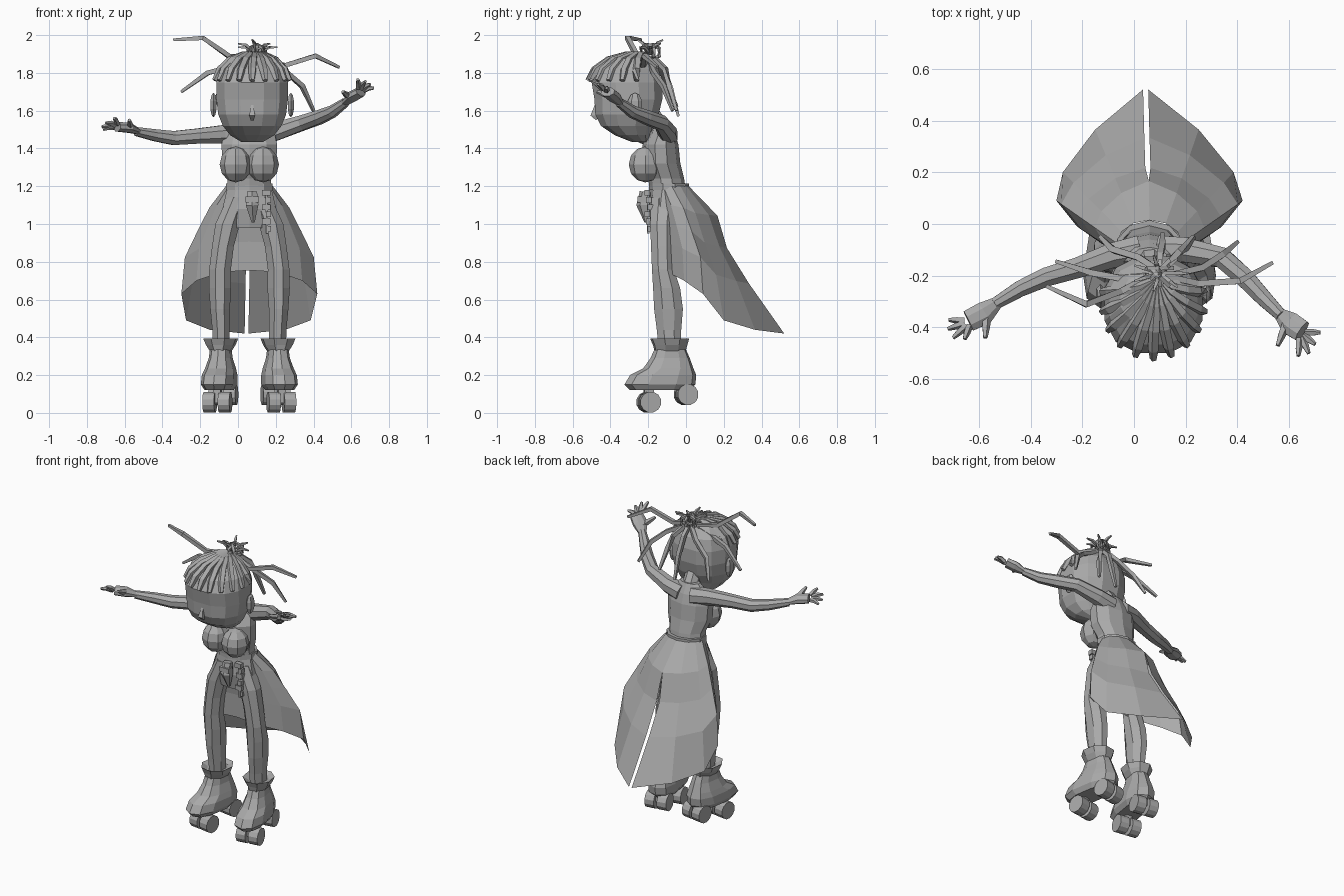
import bpy, bmesh, math
from mathutils import Vector

if "Cube" in bpy.data.objects:
    bpy.data.objects.remove(bpy.data.objects["Cube"], do_unlink=True)

grey = bpy.data.materials.new("plain_grey")
grey.use_nodes = True
grey.diffuse_color = (0.4, 0.4, 0.4, 1)
grey.node_tree.nodes["Principled BSDF"].inputs["Base Color"].default_value = (0.4, 0.4, 0.4, 1)

MID = 0.06  # plane of symmetry of the body


def finish(name, bm, fix=True):
    if fix:
        bmesh.ops.recalc_face_normals(bm, faces=bm.faces)
    mesh = bpy.data.meshes.new(name)
    bm.to_mesh(mesh)
    bm.free()
    mesh.materials.append(grey)
    ob = bpy.data.objects.new(name, mesh)
    bpy.context.collection.objects.link(ob)
    return ob


def bridge(name, rings, caps=True, closed=True):
    """Skin a list of point rings."""
    bm = bmesh.new()
    rows = [[bm.verts.new(p) for p in r] for r in rings]
    n = len(rows[0])
    for a, b in zip(rows, rows[1:]):
        for i in range(n if closed else n - 1):
            j = (i + 1) % n
            bm.faces.new((a[i], a[j], b[j], b[i]))
    if caps:
        bm.faces.new(rows[0][::-1])
        bm.faces.new(rows[-1])
    return finish(name, bm)


def loft(name, rows, n=10, power=1.0):
    """Stack of level ovals: z, y front, y back, centre x, half width."""
    rings = []
    for z, yf, yb, cx, rx in rows:
        ring = []
        for i in range(n):
            a = math.tau * (i + 0.5) / n
            c, s = math.cos(a), math.sin(a)
            c = math.copysign(abs(c) ** power, c)
            s = math.copysign(abs(s) ** power, s)
            ring.append((cx + rx * c, (yf + yb) / 2 + (yb - yf) / 2 * s, z))
        rings.append(ring)
    return bridge(name, rings)


def tube(name, pts, radii, n=6, flat=1.0):
    """Tapering tube along a path, optionally flattened in height."""
    pts = [Vector(p) for p in pts]
    rings = []
    for i, p in enumerate(pts):
        d = (pts[min(i + 1, len(pts) - 1)] - pts[max(i - 1, 0)]).normalized()
        up = Vector((0, 0, 1)) if abs(d.z) < 0.9 else Vector((0, 1, 0))
        u = d.cross(up).normalized()
        v = u.cross(d)
        angles = [math.tau * (k + 0.5) / n for k in range(n)]
        rings.append([p + radii[i] * (u * math.cos(a) + v * math.sin(a) * flat) for a in angles])
    return bridge(name, rings)


def ball(name, at, size, u=8, v=6):
    bm = bmesh.new()
    bmesh.ops.create_uvsphere(bm, u_segments=u, v_segments=v, radius=1)
    for w in bm.verts:
        w.co = Vector([c * s + a for c, s, a in zip(w.co, size, at)])
    return finish(name, bm)


def box(name, at, size):
    bm = bmesh.new()
    bmesh.ops.create_cube(bm, size=1)
    for w in bm.verts:
        w.co = Vector([c * s + a for c, s, a in zip(w.co, size, at)])
    return finish(name, bm)


# Torso, bust, hips and neck
loft("torso", [(1.17, -.19, 0, MID, .125), (1.24, -.2, -.01, MID, .12), (1.32, -.23, -.03, MID, .15),
               (1.42, -.23, -.04, MID, .155), (1.48, -.19, -.06, MID, .14), (1.54, -.17, -.09, MID, .07)])
for side, label in ((-1, "right"), (1, "left")):
    ball(label + "_bust", (MID + side * .072, -.215, 1.315), (.085, .088, .095))
loft("hips", [(.98, -.18, -.08, MID, .1), (1.08, -.2, -.02, MID, .15), (1.2, -.19, 0, MID, .12)])
loft("waistband", [(1.18, -.195, .015, MID, .13), (1.215, -.195, .015, MID, .13)])
tube("neck", [(MID, -.12, 1.48), (.07, -.2, 1.6)], [.055, .05], 8)

# Head, tilted forward, with nose and ears
HX = .075
loft("head", [(1.435, -.29, -.2, HX, .06), (1.47, -.38, -.19, HX, .12), (1.52, -.455, -.17, HX, .16),
              (1.58, -.485, -.14, HX, .185), (1.66, -.49, -.12, HX, .195), (1.75, -.505, -.12, HX, .195),
              (1.82, -.47, -.14, HX, .175), (1.875, -.39, -.19, HX, .13), (1.9, -.32, -.23, HX, .06)], 12, .85)
tube("nose", [(HX, -.475, 1.64), (HX, -.49, 1.575), (HX, -.47, 1.555)], [.006, .022, .012], 4)
for side, label in ((-1, "right"), (1, "left")):
    ball(label + "_ear", (HX + side * .205, -.27, 1.63), (.02, .04, .065), 6, 5)

# Braided rows running from the hairline to the topknot
BUN = Vector((.1, -.19, 1.9))
for k in range(11):
    a = math.radians(-100 + 20 * k)
    row = []
    for e in (24, 38, 54, 70, 86):
        e = math.radians(e)
        row.append(Vector((HX + .215 * math.sin(a) * math.cos(e) ** .7,
                           -.3 - .235 * math.cos(a) * math.cos(e) ** .7, 1.66 + .245 * math.sin(e))))
    for i, p in enumerate(row):
        row[i] = p.lerp(BUN, (i / 4) ** 2 * .75)
    tube("braid_row", row, [.014, .022, .023, .02, .014], 5)

# Loose locks
locks = [
    [(.06, -.2, 1.88), (-.05, -.26, 1.89), (-.185, -.31, 1.985), (-.34, -.24, 1.975)],
    [(.05, -.2, 1.87), (-.05, -.21, 1.83), (-.16, -.19, 1.8), (-.3, -.145, 1.7)],
    [(.12, -.2, 1.88), (.25, -.23, 1.84), (.41, -.22, 1.89), (.535, -.15, 1.83)],
    [(.13, -.2, 1.87), (.26, -.17, 1.8), (.34, -.12, 1.73), (.4, -.07, 1.6)],
    [(.08, -.17, 1.88), (.02, -.13, 1.82), (-.08, -.1, 1.74), (-.13, -.05, 1.62)],
    [(.1, -.17, 1.88), (.1, -.12, 1.83), (.11, -.08, 1.72), (.11, -.04, 1.57)],
    [(.12, -.17, 1.88), (.17, -.11, 1.82), (.2, -.09, 1.73), (.23, -.05, 1.6)],
]
for path in locks:
    tube("loose_lock", path, [.016, .017, .017, .01], 4)

# Topknot: looped locks and short spiky ends
for k in range(4):
    a = math.pi * k / 4
    out = Vector((math.cos(a), math.sin(a), 0))
    loop = []
    for i in range(7):
        t = math.tau * i / 6
        loop.append(BUN + out * (.055 * math.sin(t)) + Vector((0, .02 * math.cos(a), .01 + .04 * math.cos(t))))
    tube("topknot_loop", loop, [.011] * 7, 4)
for k in range(7):
    a = math.tau * k / 7
    tip = BUN + Vector((.11 * math.cos(a), .07 * math.sin(a), .035 + .02 * (k % 3)))
    tube("topknot_spike", [BUN, BUN.lerp(tip, .6) + Vector((0, 0, .015)), tip], [.01, .01, .005], 4)

# Arms and hands
tube("right_arm", [(.02, -.1, 1.465), (-.08, -.12, 1.475), (-.22, -.17, 1.465), (-.34, -.205, 1.455),
                   (-.44, -.25, 1.47), (-.54, -.31, 1.49)], [.06, .052, .043, .04, .034, .025], 8)
tube("right_palm", [(-.53, -.305, 1.49), (-.58, -.345, 1.51), (-.64, -.375, 1.515)], [.026, .048, .045], 8, .6)
tube("left_arm", [(.1, -.1, 1.465), (.2, -.1, 1.49), (.34, -.13, 1.535), (.43, -.21, 1.565),
                  (.5, -.285, 1.595), (.57, -.355, 1.645)], [.06, .052, .043, .04, .034, .025], 8)
tube("left_palm", [(.565, -.35, 1.64), (.605, -.385, 1.675), (.65, -.415, 1.7)], [.026, .048, .045], 8, .6)
hands = {
    "right": ((-.63, -.375, 1.515), [(-.715, -.37, 1.50), (-.72, -.405, 1.515), (-.7, -.44, 1.535), (-.655, -.445, 1.56)],
              (-.57, -.35, 1.51), (-.575, -.44, 1.55)),
    "left": ((.64, -.42, 1.7), [(.72, -.42, 1.72), (.7, -.465, 1.74), (.675, -.5, 1.755), (.635, -.51, 1.765)],
             (.59, -.38, 1.67), (.555, -.47, 1.7)),
}
for label, (palm, tips, root, thumb) in hands.items():
    for tip in tips:
        start = Vector(palm).lerp(Vector(tip), .3)
        mid = start.lerp(Vector(tip), .5) + Vector((0, 0, .006))
        tube(label + "_finger", [start, mid, tip], [.015, .014, .008], 5)
    tube(label + "_thumb", [root, Vector(root).lerp(Vector(thumb), .55), thumb], [.02, .016, .009], 5)

# Open overskirt with split tails, mirrored about the body
hem = [(0, -.1, .755), (.15, -.1, .745), (.28, -.01, .7), (.36, .09, .63), (.33, .2, .49), (.2, .365, .44), (.01, .52, .42)]
steps = [0, .2, .42, .66, 1]
side_flare = [0, .37, .64, .92, 1]
back_flare = [0, .3, .4, .63, 1]
for side, label in ((-1, "right"), (1, "left")):
    rings = []
    for t, fs, fb in zip(steps, side_flare, back_flare):
        ring = []
        for i, (dx, y, z) in enumerate(hem):
            a = math.pi * i / 6
            x0, y0 = .125 * math.sin(a), -.075 - .09 * math.cos(a)
            w = max(0, (i - 3) / 3)
            f = fs * (1 - w) + fb * w
            gap = dx if i < 6 else (.01 if t > .3 else 0)
            x = MID - .015 * w * t + side * (x0 + (gap - x0) * f if i < 6 else gap)
            ring.append((x, y0 + (y - y0) * f, 1.2 + (z - 1.2) * t))
        rings.append(ring)
    bridge(label + "_overskirt", rings, caps=False, closed=False)

# Legs, boots and skates
for side, label in ((-1, "right"), (1, "left")):
    def at(d):
        return MID + side * d
    loft(label + "_leg", [(1.14, -.19, -.04, at(.06), .06), (1.0, -.195, -.06, at(.115), .07),
                          (.88, -.19, -.06, at(.14), .062), (.76, -.185, -.06, at(.155), .062),
                          (.66, -.18, -.025, at(.155), .064), (.55, -.175, -.01, at(.155), .056),
                          (.44, -.16, -.02, at(.15), .05), (.34, -.15, -.02, at(.15), .048)], 8)
    boot = [loft(label + "_boot", [(.12, -.3, .02, 0, .07), (.15, -.33, .05, 0, .09), (.2, -.3, .055, 0, .088),
                                   (.235, -.23, .04, 0, .078), (.29, -.19, .02, 0, .06),
                                   (.335, -.17, .0, 0, .055)], 10, .8),
            loft(label + "_boot_cuff", [(.325, -.17, 0, 0, .056), (.36, -.18, .01, 0, .08), (.395, -.195, .02, 0, .095),
                                        (.375, -.16, -.01, 0, .06)], 8)]
    for y, z, place in ((-.2, .057, "front"), (-.0, .097, "rear")):
        boot.append(box(label + "_" + place + "_truck", (0, y, z + .035), (.04, .05, .08)))
        boot.append(tube(label + "_" + place + "_axle", [(-.06, y, z), (.06, y, z)], [.015, .015], 6))
        for s in (-1, 1):
            boot.append(tube(label + "_" + place + "_wheel", [(s * .01, y, z), (s * .072, y, z)], [.056, .056], 12))
    for ob in boot:
        # turn the toes outward about the ankle
        ob.location = (at(.15) + side * -.012, 0, 0)
        ob.rotation_euler.z = side * math.radians(9)

# Belt pouch and hanging charms
tube("belt_pouch", [(.075, -.215, 1.17), (.075, -.225, 1.1), (.08, -.21, 1.01)], [.03, .038, .01], 6)
box("pouch_flap", (.075, -.235, 1.13), (.07, .045, .03))
for k in range(6):
    z = 1.165 - .038 * k
    box("charm", (.15 + .012 * (k % 2), -.205 + .008 * (k % 3), z), (.045 - .02 * (k % 2), .03, .03))
tube("charm_cord", [(.15, -.2, 1.18), (.155, -.2, .95)], [.008, .008], 4)
